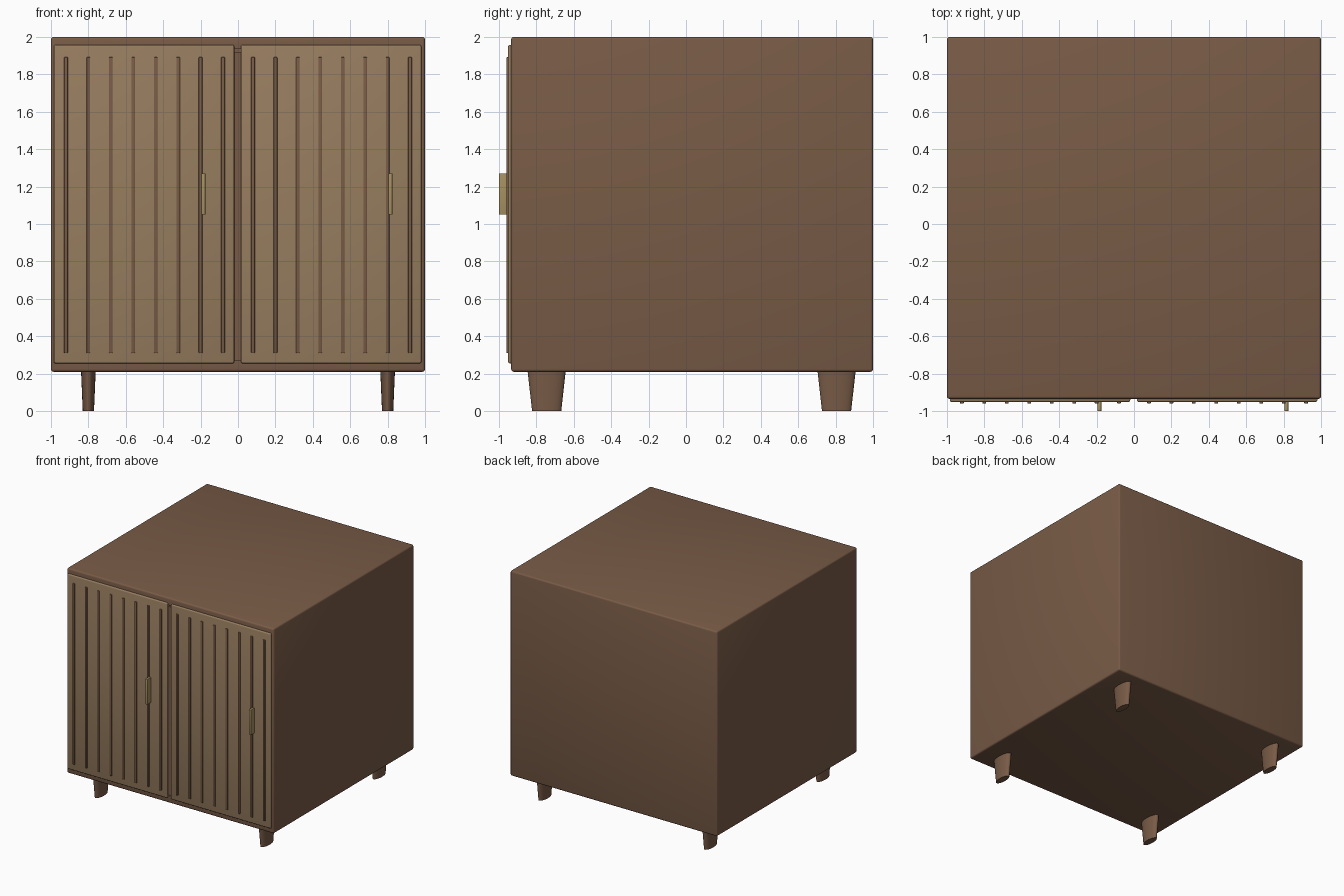
import bpy
import bmesh
from mathutils import Matrix

if "Cube" in bpy.data.objects:
    bpy.data.objects.remove(bpy.data.objects["Cube"])


def material(name, rgb):
    m = bpy.data.materials.new(name)
    m.diffuse_color = (*rgb, 1)
    m.use_nodes = True
    m.node_tree.nodes["Principled BSDF"].inputs["Base Color"].default_value = m.diffuse_color
    return m


WALNUT = material("walnut", (0.19, 0.105, 0.062))
OAK = material("oak", (0.31, 0.205, 0.115))
BRASS = material("brass", (0.38, 0.28, 0.12))


def finish(bm, name, mat):
    me = bpy.data.meshes.new(name)
    bm.to_mesh(me)
    bm.free()
    me.materials.append(mat)
    ob = bpy.data.objects.new(name, me)
    bpy.context.collection.objects.link(ob)
    bpy.context.view_layer.objects.active = ob
    ob.select_set(True)
    bpy.ops.object.shade_smooth_by_angle(angle=0.6)
    ob.select_set(False)
    return ob


def box(name, x, y, z, mat, bevel=0.0):
    """Box between (min, max) pairs, with rounded edges."""
    bm = bmesh.new()
    bmesh.ops.create_cube(bm, size=1)
    for v in bm.verts:
        v.co = [r[0] if c < 0 else r[1] for c, r in zip(v.co, (x, y, z))]
    if bevel:
        bmesh.ops.bevel(bm, geom=bm.edges[:], offset=bevel, segments=3,
                        profile=0.5, affect='EDGES')
    return finish(bm, name, mat)


# Carcass: a single rounded shell, hollowed open at the front
bm = bmesh.new()
bmesh.ops.create_cube(bm, size=1)
for v in bm.verts:
    v.co = (2 * v.co.x, 0.0325 + 1.935 * v.co.y, 1.105 + 1.79 * v.co.z)
front = min(bm.faces, key=lambda f: f.calc_center_median().y)
outer = bm.edges[:]
bmesh.ops.inset_individual(bm, faces=[front], thickness=0.09)
inner = bmesh.ops.extrude_discrete_faces(bm, faces=[front])["faces"][0]
for v in inner.verts:
    v.co.y = 0.92
bmesh.ops.bevel(bm, geom=[e for e in outer if e.is_valid], offset=0.014,
                segments=3, profile=0.5, affect='EDGES')
finish(bm, "cabinet_body", WALNUT)

# Divider seen through the gap between the doors
box("centre_divider", (-0.04, 0.04), (-0.925, 0.95), (0.25, 1.92), WALNUT)

# Doors with raised slats and slim pulls
for side, x0, first, pull in (("left", -0.985, -0.92, -0.185),
                              ("right", 0.015, 0.08, 0.815)):
    box(f"{side}_door", (x0, x0 + 0.965), (-0.951, -0.928), (0.255, 1.957), OAK, 0.009)
    for i in range(8):
        cx = first + 0.12 * i
        box(f"{side}_door_slat_{i + 1}", (cx - 0.01, cx + 0.01),
            (-0.96, -0.94), (0.31, 1.892), WALNUT, 0.004)
    box(f"{side}_door_handle", (pull - 0.01, pull + 0.01),
        (-1.0, -0.945), (1.05, 1.27), BRASS, 0.001)

# Tapered oval legs
for row, y in (("front", -0.745), ("back", 0.805)):
    for side, x in (("left", -0.8), ("right", 0.8)):
        bm = bmesh.new()
        bmesh.ops.create_cone(bm, cap_ends=True, segments=32, radius1=0.078,
                              radius2=0.102, depth=0.215,
                              matrix=Matrix.Translation((0, 0, 0.1075)))
        for v in bm.verts:
            v.co = (x + v.co.x * 0.385, y + v.co.y, v.co.z)
        finish(bm, f"{row}_{side}_leg", WALNUT)
